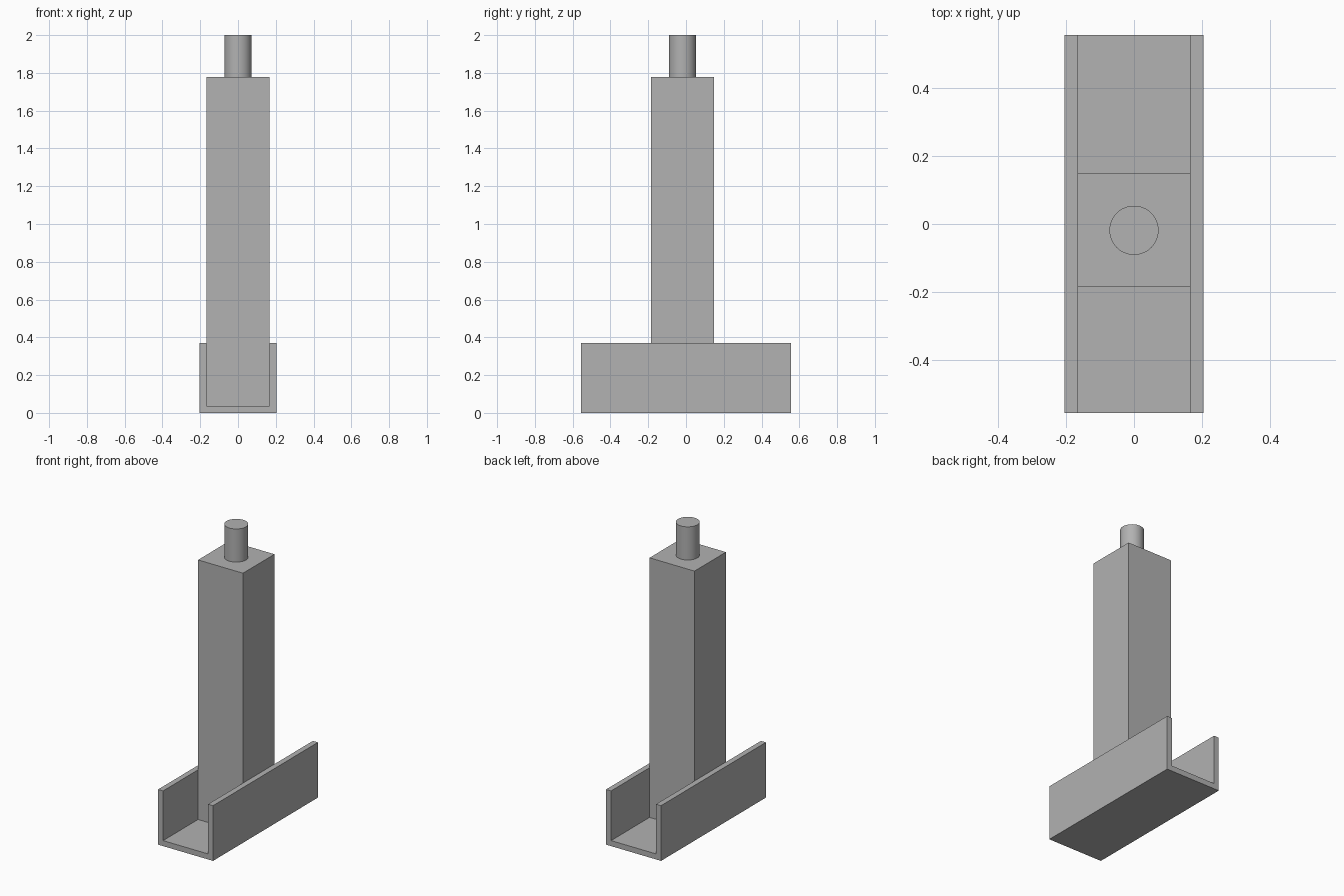
import bpy
import bmesh
import math
from mathutils import Vector

default = bpy.data.objects.get("Cube")
if default:
    bpy.data.objects.remove(default, do_unlink=True)

U = 1 / 27  # wall thickness, the module of every part
POST_Y = -0.5 * U

grey = bpy.data.materials.new("plain grey")
grey.use_nodes = True
colour = (0.445, 0.445, 0.445, 1)
grey.diffuse_color = colour
grey.node_tree.nodes["Principled BSDF"].inputs["Base Color"].default_value = colour


def finish(name, bm):
    bmesh.ops.recalc_face_normals(bm, faces=bm.faces)
    mesh = bpy.data.meshes.new(name)
    bm.to_mesh(mesh)
    bm.free()
    mesh.materials.append(grey)
    obj = bpy.data.objects.new(name, mesh)
    bpy.context.collection.objects.link(obj)
    return obj


# Base channel: U profile extruded from front to back
half, inner, height, length = 5.5 * U, 4.5 * U, 10 * U, 30 * U
right_side = [(half, 0), (half, height), (inner, height), (inner, U)]
profile = right_side + [(-x, z) for x, z in reversed(right_side)]
bm = bmesh.new()
face = bm.faces.new([bm.verts.new((x, -length / 2, z)) for x, z in profile])
ext = bmesh.ops.extrude_face_region(bm, geom=[face])
moved = [v for v in ext["geom"] if isinstance(v, bmesh.types.BMVert)]
bmesh.ops.translate(bm, verts=moved, vec=Vector((0, length, 0)))
finish("base_channel", bm)

# Square post standing on the channel floor
bm = bmesh.new()
bmesh.ops.create_cube(bm, size=1)
bmesh.ops.scale(bm, verts=bm.verts, vec=(9 * U, 9 * U, 47 * U))
bmesh.ops.translate(bm, verts=bm.verts, vec=(0, POST_Y, 24.5 * U))
finish("square_post", bm)

# Round peg on top of the post
bm = bmesh.new()
bmesh.ops.create_cone(bm, cap_ends=True, segments=64, radius1=1.95 * U,
                      radius2=1.95 * U, depth=6 * U)
bmesh.ops.translate(bm, verts=bm.verts, vec=(0, POST_Y, 51 * U))
peg = finish("top_peg", bm)
bpy.ops.object.select_all(action="DESELECT")
peg.select_set(True)
bpy.context.view_layer.objects.active = peg
bpy.ops.object.shade_smooth_by_angle(angle=math.radians(30))
